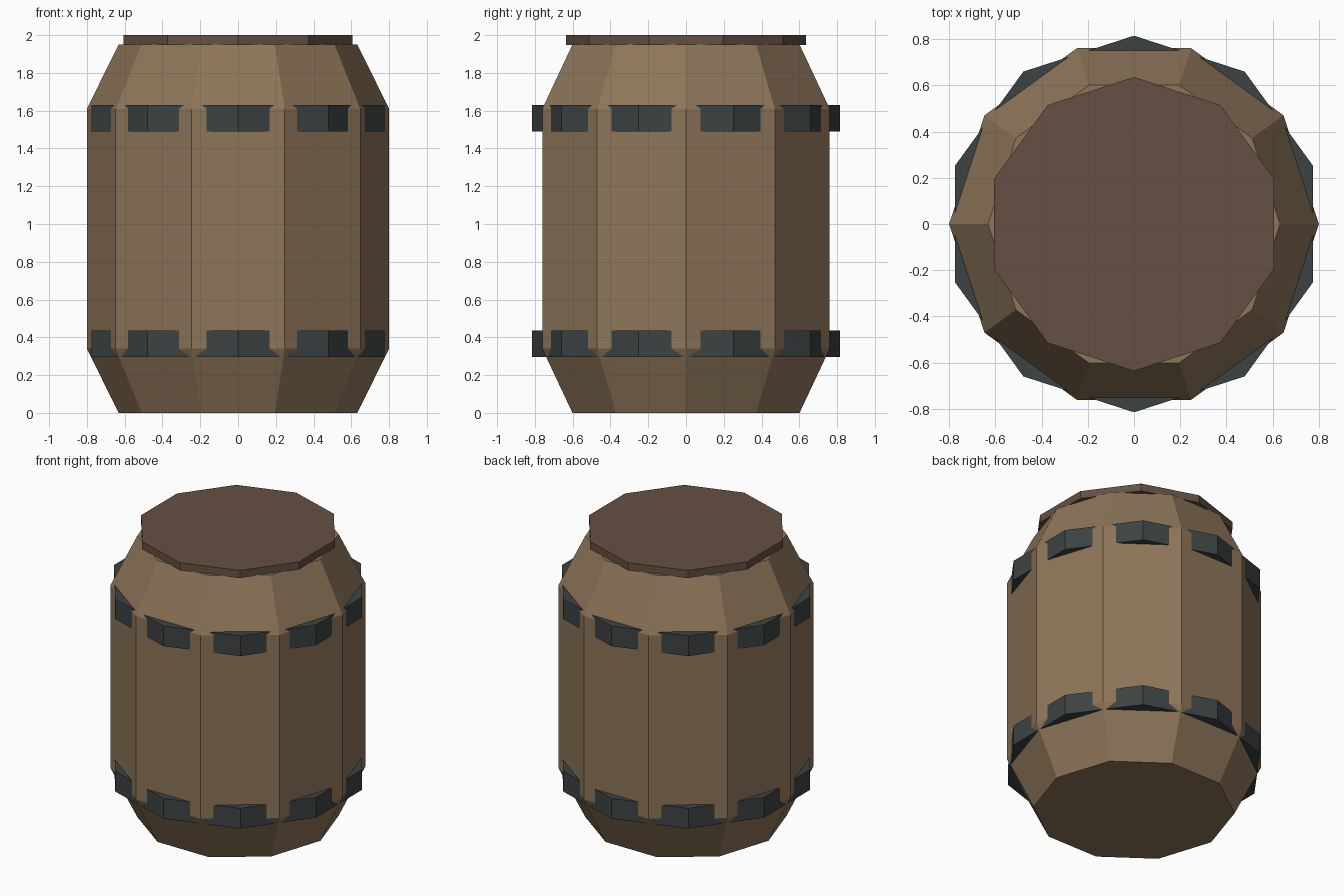
import bpy, bmesh
from math import cos, sin, pi

if "Cube" in bpy.data.objects:
    bpy.data.objects.remove(bpy.data.objects["Cube"])

SIDES = 10


def material(name, rgb):
    m = bpy.data.materials.new(name)
    m.diffuse_color = (*rgb, 1)
    m.use_nodes = True
    m.node_tree.nodes["Principled BSDF"].inputs["Base Color"].default_value = m.diffuse_color
    return m


def lathe(name, profile, offset, mat):
    """Closed ten-sided solid from (radius, z) pairs, bottom to top."""
    bm = bmesh.new()
    rings = [[bm.verts.new((r * cos(offset + 2 * pi * i / SIDES),
                            r * sin(offset + 2 * pi * i / SIDES), z))
              for i in range(SIDES)] for r, z in profile]
    for low, high in zip(rings, rings[1:]):
        for i in range(SIDES):
            j = (i + 1) % SIDES
            bm.faces.new((low[i], low[j], high[j], high[i]))
    bm.faces.new(rings[0][::-1])
    bm.faces.new(rings[-1])
    mesh = bpy.data.meshes.new(name)
    bm.to_mesh(mesh)
    bm.free()
    mesh.materials.append(mat)
    obj = bpy.data.objects.new(name, mesh)
    bpy.context.collection.objects.link(obj)
    return obj


wood = material("wood", (0.27, 0.18, 0.10))
dark_wood = material("dark_wood", (0.13, 0.08, 0.055))
iron = material("iron", (0.045, 0.055, 0.055))

# Barrel body with tapered ends
lathe("barrel_body", [(0.632, 0), (0.8, 0.34), (0.8, 1.61), (0.632, 1.95)], 0, wood)

# Hoops, turned half a side so their corners stand out from the staves
for name, z in (("lower_hoop", 0.295), ("upper_hoop", 1.49)):
    lathe(name, [(0.815, z), (0.815, z + 0.14)], pi / SIDES, iron)

# Lid
lathe("lid", [(0.636, 1.947), (0.636, 2.0)], pi / SIDES, dark_wood)
